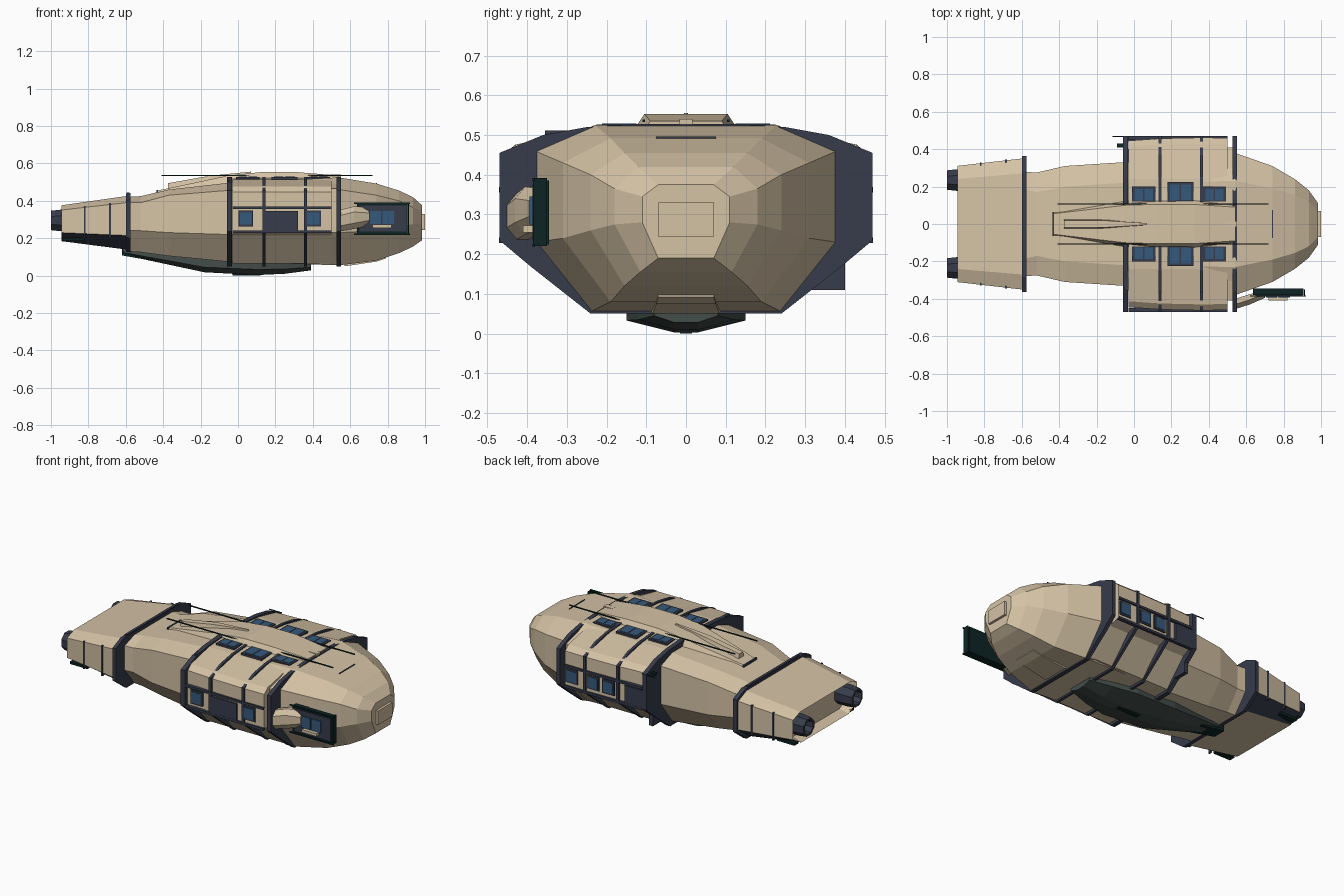
import bpy, bmesh, math
from mathutils import Vector

if "Cube" in bpy.data.objects:
    bpy.data.objects.remove(bpy.data.objects["Cube"])

def mat(name, r, g, b):
    m = bpy.data.materials.new(name)
    m.diffuse_color = (r, g, b, 1)
    m.use_nodes = True
    m.node_tree.nodes["Principled BSDF"].inputs["Base Color"].default_value = m.diffuse_color
    return m

BEIGE = mat("hull beige", 0.66, 0.54, 0.375)
NAVY = mat("navy trim", 0.038, 0.045, 0.07)
BLUE = mat("window blue", 0.035, 0.10, 0.20)
BLACK = mat("green black", 0.004, 0.017, 0.017)
KEEL = mat("keel green", 0.055, 0.075, 0.068)

def finish(bm, name, m):
    bmesh.ops.recalc_face_normals(bm, faces=bm.faces)
    me = bpy.data.meshes.new(name)
    bm.to_mesh(me)
    bm.free()
    me.materials.append(m)
    ob = bpy.data.objects.new(name, me)
    bpy.context.collection.objects.link(ob)
    return ob

def loft(name, stations, m, recess=None):
    """stations: (x, half profile of (y, z) from top to bottom), mirrored in y."""
    bm = bmesh.new()
    rings = []
    for x, half in stations:
        ring = half + [(-y, z) for y, z in reversed(half)]
        rings.append([bm.verts.new((x, y, z)) for y, z in ring])
    n = len(rings[0])
    for a, b in zip(rings, rings[1:]):
        for i in range(n):
            j = (i + 1) % n
            bm.faces.new((a[i], a[j], b[j], b[i]))
    cap = bm.faces.new(rings[0])
    bm.faces.new(rings[-1])
    if recess:  # open the first end as a shallow cavity
        bmesh.ops.recalc_face_normals(bm, faces=bm.faces)
        bmesh.ops.inset_individual(bm, faces=[cap], thickness=recess)
        bmesh.ops.translate(bm, verts=cap.verts, vec=(0.06, 0, 0))
    return finish(bm, name, m)

def box(name, x0, x1, y0, y1, z0, z1, m):
    bm = bmesh.new()
    bmesh.ops.create_cube(bm, size=1)
    for v in bm.verts:
        v.co = Vector(((x0, x1)[v.co.x > 0], (y0, y1)[v.co.y > 0], (z0, z1)[v.co.z > 0]))
    return finish(bm, name, m)

def octo(x, tw, tz, sw, s1, s2, bw, bz):
    return (x, [(tw, tz), (sw, s1), (sw, s2), (bw, bz)])

def grow(st, d):
    c = 0.29
    return [(y + d, z + (d if z > c else -d)) for y, z in st]

# Main hull, from tail joint to blunt nose
loft("main_hull", [
    octo(-0.60, .19, .42, .28, .39, .24, .19, .13),
    octo(-0.52, .17, .425, .275, .39, .24, .19, .125),
    octo(-0.37, .20, .46, .31, .43, .23, .20, .105),
    octo(-0.06, .22, .495, .33, .455, .22, .22, .075),
    octo(0.54, .23, .525, .38, .46, .23, .24, .055),
    octo(0.74, .19, .492, .31, .43, .24, .19, .08),
    octo(0.86, .155, .455, .24, .40, .26, .155, .12),
    octo(0.935, .12, .42, .18, .365, .275, .115, .155),
    octo(0.985, .07, .375, .11, .345, .28, .07, .19)], BEIGE)
box("nose_plate", .98, 1.0, -.07, .07, .245, .33, BEIGE)
box("nose_strip", .738, .743, -.075, .075, .488, .496, NAVY)
loft("chin_hatch", [(.57, [(.085, .08), (.085, .050)]),
                    (.74, [(.075, .10), (.075, .075)]),
                    (.79, [(.07, .10), (.07, .092)])], BEIGE)

# Tail block with recessed rear, dark chines, rings and nozzles
def tail(x):
    t = (x + .95) / .35
    a = [(.24, .375), (.31, .35), (.31, .23), (.23, .185)]
    b = [(.27, .425), (.35, .39), (.35, .215), (.25, .14)]
    return [(p[0] + (q[0] - p[0]) * t, p[1] + (q[1] - p[1]) * t) for p, q in zip(a, b)]

block = loft("tail_block", [(-.945, tail(-.945)), (-.60, tail(-.60))], BEIGE, recess=.018)
block.data.materials.append(NAVY)
for p in block.data.polygons:
    if p.normal.z < -.3 and abs(p.normal.y) > .3 and p.area > .02:
        p.material_index = 1
loft("tail_collar", [(x, grow(tail(x), .012)) for x in (-.599, -.575)], NAVY)
box("collar_crest", -.595, -.579, -.25, .25, .42, .445, NAVY)
for s in (-1, 1):
    for x, w in ((-.685, .012), (-.82, .009)):  # dark side straps only
        y = abs(tail(x)[1][0]) + .004
        ya, yb = sorted((s * y, s * (y - .02)))
        box("tail_strap", x - w / 2, x + w / 2, ya, yb, .20, tail(x)[1][1] + .005, NAVY)
    bm = bmesh.new()
    rings = [[bm.verts.new((x, s * .235 + r * math.cos(k * math.pi / 4 + math.pi / 8),
                            .295 + r * math.sin(k * math.pi / 4 + math.pi / 8)))
              for k in range(8)]
             for x, r in ((-.88, .062), (-.95, .062), (-1, .056), (-1, .043), (-.95, .036))]
    for a, b in zip(rings, rings[1:]):
        for k in range(8):
            bm.faces.new((a[k], a[(k + 1) % 8], b[(k + 1) % 8], b[k]))
    bm.faces.new(rings[-1])
    finish(bm, "engine_nozzle", NAVY)
    box("tail_skid", -.94, -.82, s * .27 - .02, s * .27 + .02, .185, .20, BLACK)

# Wide mid section and its dark ribs
def mid(d):
    return [(.13, .522), (.24, .514), (.425 + d, .476), (.457 + d, .448),
            (.457 + d, .24), (.39, .215), (.25, .065)]
loft("mid_section", [(-.03, mid(-.012)), (.14, mid(0)), (.36, mid(.005)), (.50, mid(.003))], BEIGE)
RIB = [(.13, .528), (.25, .520), (.36, .500), (.47, .455), (.47, .235), (.39, .168), (.24, .05)]
for i, (a, b) in enumerate(((-.06, -.032), (.13, .147), (.353, .37), (.527, .552))):
    loft("mid_rib_%d" % (i + 1), [(a, RIB), (b, RIB)], NAVY)
SHOULDER = [(.2, .518), (.41, .465), (.41, .23), (.25, .06)]
loft("front_shoulder", [(.50, SHOULDER), (.53, SHOULDER)], BEIGE)

# Side windows, rails and doors
def side_window(s, x0, x1):
    ya, yb = sorted((s * .44, s * .466))
    box("side_window_frame", x0 - .008, x1 + .008, ya, yb, .262, .348, NAVY)
    ya, yb = sorted((s * .46, s * .469))
    box("side_window", x0, x1, ya, yb, .272, .338, BLUE)

for s in (-1, 1):
    ya, yb = sorted((s * .45, s * .471))
    for z in (.235, .362):
        box("side_rail", -.03, .50, ya, yb, z - .007, z + .007, NAVY)
for x0, x1 in ((.01, .073), (.37, .435)):
    side_window(-1, x0, x1)
box("side_door", .135, .32, -.47, -.44, .235, .345, NAVY)
for x0, x1 in ((.42, .485), (.275, .34), (.17, .235)):
    side_window(1, x0, x1)
box("rear_side_box", -.04, .09, .44, .47, .235, .35, NAVY)
box("rear_lower_box", -.055, -.03, .31, .40, .11, .21, NAVY)
box("side_antenna", -.115, -.03, .466, .47, .45, .455, BLACK)
box("side_bracket", -.09, -.04, .41, .43, .44, .455, BLACK)
box("roof_bracket", -.05, -.03, -.355, -.25, .495, .512, NAVY)

# Roof windows, set in pairs beside the spine
for s in (-1, 1):
    for x0, x1, w in ((-.01, .115, .2), (.178, .318, .225), (.368, .492, .2)):
        ya, yb = sorted((s * .12, s * w))
        box("roof_window_frame", x0, x1, ya, yb, .50, .527, NAVY)
        xm = (x0 + x1) / 2
        for a, b in ((x0 + .014, xm - .004), (xm + .004, x1 - .014)):
            ya, yb = sorted((s * .125, s * (w - .014)))
            box("roof_window", a, b, ya, yb, .522, .529, BLUE)
    # long thin roof rod
    box("roof_rod", -.41, .72, s * .106 - .003, s * .106 + .003, .533, .539, BLACK)

# Dorsal spine with raised fin
loft("dorsal_spine", [
    (-.43, [(.055, .455), (.065, .435)]),
    (-.05, [(.10, .535), (.125, .49)]),
    (.12, [(.105, .553), (.13, .51)]),
    (.32, [(.105, .553), (.13, .515)]),
    (.54, [(.09, .535), (.105, .515)])], BEIGE)
box("spine_tail_cap", -.437, -.428, -.065, .065, .435, .458, NAVY)
loft("dorsal_fin", [
    (-.375, [(.018, .494), (.028, .455)]),
    (-.15, [(.018, .534), (.028, .49)]),
    (.07, [(.004, .556), (.006, .53)])], BEIGE)
box("spine_latch", .49, .55, -.016, .016, .52, .54, BEIGE)

# Belly keel
loft("belly_keel", [
    (-.62, [(.04, .14), (.04, .125), (.02, .112)]),
    (-.18, [(.14, .095), (.14, .045), (.04, .018)]),
    (.10, [(.15, .08), (.15, .033), (.03, .003)]),
    (.25, [(.12, .08), (.12, .035), (.03, .010)]),
    (.39, [(.08, .08), (.08, .045), (.03, .028)])], KEEL)
box("keel_skid", -.03, .12, -.015, .015, 0, .02, BLACK)
loft("keel_tail", [(-.62, [(.042, .142), (.042, .108)]),
                   (-.45, [(.05, .12), (.05, .078)])], BLACK)

# Side cockpit pod on a beige arm
bm = bmesh.new()
rings = []
for x, ya, yb, za, zb in ((.54, -.455, -.40, .235, .35), (.62, -.43, -.375, .25, .37),
                          (.70, -.395, -.355, .265, .365)):
    rings.append([bm.verts.new((x, y, z)) for y, z in ((ya, za + .03), (ya, zb - .03),
                  (ya + .025, zb), (yb, zb), (yb, za), (ya + .025, za))])
for a, b in zip(rings, rings[1:]):
    for k in range(6):
        bm.faces.new((a[k], a[(k + 1) % 6], b[(k + 1) % 6], b[k]))
bm.faces.new(rings[0])
bm.faces.new(rings[-1])
finish(bm, "pod_arm", BEIGE)
box("pod_frame", .635, .905, -.38, -.345, .225, .385, BLACK)
box("pod_panel", .65, .90, -.387, -.375, .235, .375, NAVY)
box("pod_surround", .72, .82, -.41, -.38, .255, .272, BEIGE)
for a, b in ((.705, .765), (.772, .835)):
    box("pod_window", a, b, -.394, -.386, .275, .345, BLUE)
for z in (.222, .388):
    box("pod_rod", .62, .92, -.387, -.381, z - .004, z + .004, BLACK)
box("pod_post", .908, .914, -.385, -.35, .22, .392, BLACK)
